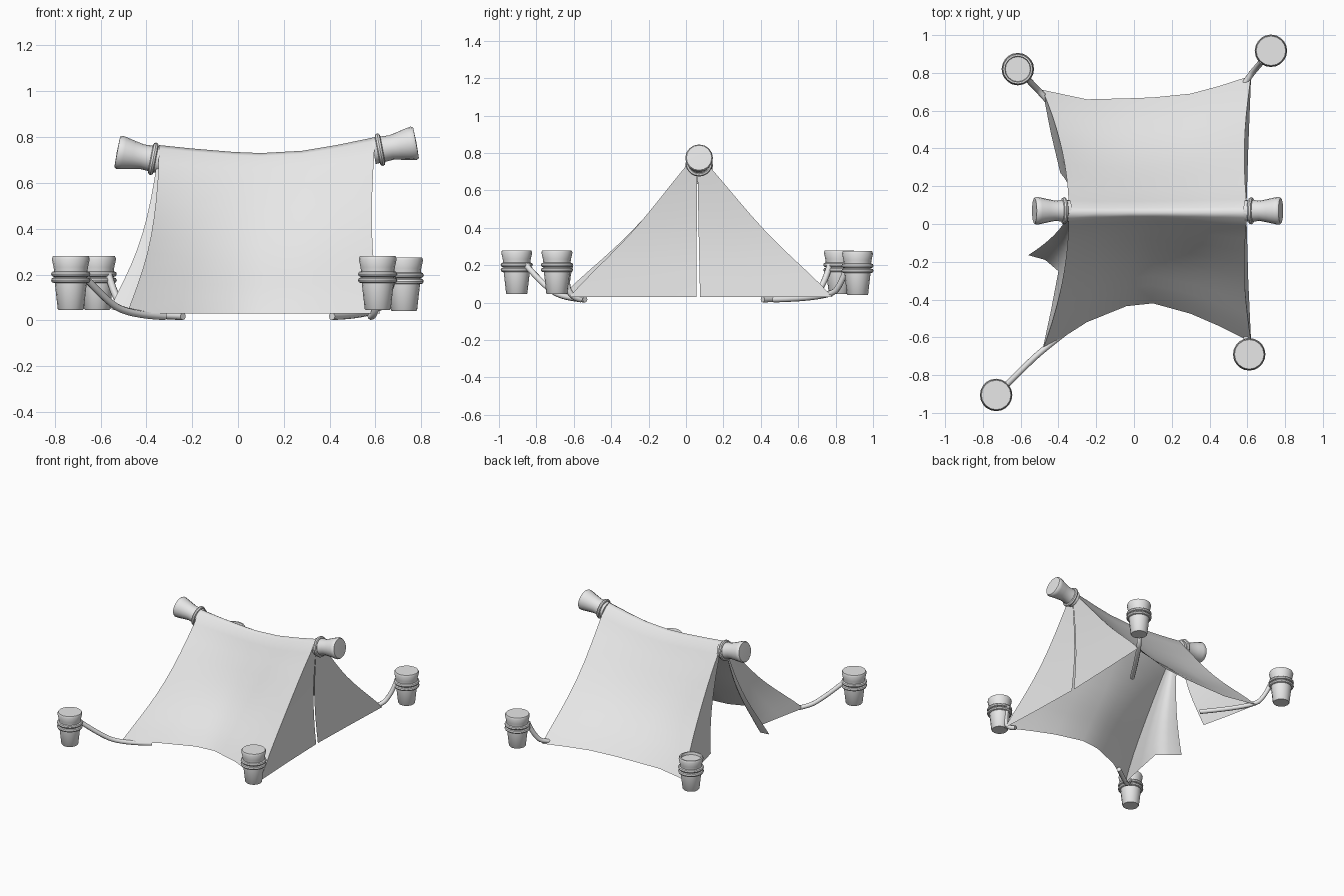
import bpy, bmesh, math
from mathutils import Vector

cube = bpy.data.objects.get("Cube")
if cube:
    bpy.data.objects.remove(cube, do_unlink=True)

grey = bpy.data.materials.new("plain_grey")
grey.use_nodes = True
grey.diffuse_color = (0.8, 0.8, 0.8, 1)
grey.node_tree.nodes["Principled BSDF"].inputs["Base Color"].default_value = (0.8, 0.8, 0.8, 1)

RIDGE_Y = 0.06
HEM_Z = 0.03


def finish(name, bm, angle=40):
    mesh = bpy.data.meshes.new(name)
    bmesh.ops.recalc_face_normals(bm, faces=bm.faces[:])
    bm.to_mesh(mesh)
    bm.free()
    mesh.materials.append(grey)
    obj = bpy.data.objects.new(name, mesh)
    bpy.context.collection.objects.link(obj)
    bpy.ops.object.select_all(action="DESELECT")
    obj.select_set(True)
    bpy.context.view_layer.objects.active = obj
    bpy.ops.object.shade_smooth_by_angle(angle=math.radians(angle))
    return obj


def sheet(name, rows, angle=80):
    """Cloth surface through rows of points."""
    bm = bmesh.new()
    grid = [[bm.verts.new(p) for p in row] for row in rows]
    for a, b in zip(grid, grid[1:]):
        for i in range(len(a) - 1):
            bm.faces.new((a[i], a[i + 1], b[i + 1], b[i]))
    bmesh.ops.remove_doubles(bm, verts=bm.verts[:], dist=0.0005)
    return finish(name, bm, angle)


def lathe(name, profile, origin, axis=(0, 0, 1), sides=16):
    """Turned part: profile holds (radius, distance along the axis)."""
    bm = bmesh.new()
    turn = Vector((0, 0, 1)).rotation_difference(Vector(axis))
    verts = [bm.verts.new(turn @ Vector((r, 0, h)) + Vector(origin)) for r, h in profile]
    edges = [bm.edges.new(pair) for pair in zip(verts, verts[1:])]
    bmesh.ops.spin(bm, geom=verts + edges, cent=origin, axis=axis,
                   angle=math.tau, steps=sides, use_duplicate=False)
    bmesh.ops.remove_doubles(bm, verts=bm.verts[:], dist=0.0005)
    return finish(name, bm)


def ring(name, radius, tube, origin, axis=(0, 0, 1)):
    steps = 8
    profile = [(radius + tube * math.cos(math.tau * i / steps),
                tube * math.sin(math.tau * i / steps)) for i in range(steps + 1)]
    return lathe(name, profile, origin, axis, 20)


# Roof: stations of ridge x, hem x, ridge height, front hem y, back hem y, sag
stations = [
    (-0.345, -0.485, 0.765, -0.67, 0.71, 0.03),
    (-0.20, -0.25, 0.75, -0.52, 0.66, 0.05),
    (-0.02, -0.04, 0.735, -0.435, 0.665, 0.05),
    (0.10, 0.10, 0.73, -0.42, 0.67, 0.05),
    (0.28, 0.30, 0.74, -0.475, 0.69, 0.05),
    (0.43, 0.45, 0.765, -0.54, 0.73, 0.04),
    (0.60, 0.62, 0.80, -0.625, 0.785, 0.03),
]
steps = [0, 0.04] + [i / 10 for i in range(1, 11)]


def roof_point(station, s, side):
    top_x, hem_x, h, front, back, sag = station
    hem_y = front if side < 0 else back
    x = top_x + (hem_x - top_x) * s * s
    if top_x > 0.5:
        x -= 0.02 * math.sin(math.pi * s)
    z = h + (HEM_Z - h) * s - sag * math.sin(math.pi * s) ** 2
    if s == 0.04:
        z += 0.015
    return Vector((x, RIDGE_Y + (hem_y - RIDGE_Y) * s, z))


sheet("tent_roof", [
    [roof_point(st, s, -1) for s in reversed(steps)] + [roof_point(st, s, 1) for s in steps[1:]]
    for st in stations])


# Door flaps: each hangs from a roof end edge and widens towards the hem
def flap(name, station, side, hem):
    corner = roof_point(station, 1, side)
    rows = []
    for s in steps:
        edge = roof_point(station, s, side)
        rows.append([edge] + [edge + (Vector(p) - corner) * s for p in hem])
    sheet(name, rows)


flap("closed_flap_front", stations[-1], -1, [(0.605, -0.3, HEM_Z), (0.595, 0.055, HEM_Z)])
flap("closed_flap_back", stations[-1], 1, [(0.605, 0.4, HEM_Z), (0.595, 0.075, HEM_Z)])
flap("open_flap_back", stations[0], 1, [(-0.44, 0.48, HEM_Z), (-0.39, 0.27, HEM_Z)])
flap("open_flap_front", stations[0], -1,
     [(-0.44, -0.46, HEM_Z), (-0.40, -0.25, HEM_Z), (-0.47, -0.19, HEM_Z), (-0.56, -0.165, 0.05)])

# Ridge pole ends, flared outwards and tied with a ring
pole_profile = [(0, -0.03), (0.058, -0.03), (0.056, 0.02), (0.054, 0.05), (0.062, 0.09),
                (0.071, 0.13), (0.074, 0.15), (0.068, 0.16), (0, 0.162)]
for label, x, z, sign in (("right", -0.37, 0.705, -1), ("left", 0.62, 0.745, 1)):
    axis = Vector((sign, 0, 0.19)).normalized()
    origin = (x, 0.07, z)
    lathe(label + "_pole_end", pole_profile, origin, axis)
    ring(label + "_pole_ring", 0.06, 0.012, origin, axis)

# Ground pegs with twin rings, and ropes running from them under the hem
peg_profile = [(0, 0.045), (0.053, 0.045), (0.057, 0.05), (0.070, 0.165), (0.071, 0.20),
               (0.075, 0.232), (0.083, 0.268), (0.078, 0.28)]
solid_top = [(0, 0.28)]
hollow_top = [(0.069, 0.28), (0.066, 0.262), (0, 0.262)]
# label, peg, roof corner, rope end, height offset, top
pegs = [
    ("front_right", (-0.73, -0.905), (-0.49, -0.67), (-0.32, -0.54), 0, solid_top),
    ("front_left", (0.61, -0.69), (0.60, -0.61), (0.58, -0.56), 0, solid_top),
    ("back_right", (-0.615, 0.82), (-0.48, 0.68), (-0.24, 0.41), 0, hollow_top),
    ("back_left", (0.725, 0.917), (0.60, 0.77), (0.41, 0.47), -0.005, solid_top),
]
for label, peg, corner, end, lift, top in pegs:
    base = Vector((peg[0], peg[1], lift))
    lathe(label + "_peg", peg_profile + top, base)
    for number, z in enumerate((0.175, 0.202)):
        ring(f"{label}_peg_ring_{number + 1}", 0.074, 0.012, base + Vector((0, 0, z)))

    c, k = Vector((*peg, 0)), Vector((*corner, 0))
    away = (k - c).normalized()
    path = [c + away * 0.072 + Vector((0, 0, 0.2)), c.lerp(k, 0.55) + Vector((0, 0, 0.11)),
            k + Vector((0, 0, 0.025)), Vector((*end, 0.017))]
    curve = bpy.data.curves.new(label + "_rope", "CURVE")
    curve.dimensions = "3D"
    curve.bevel_depth = 0.016
    curve.bevel_resolution = 2
    curve.use_fill_caps = True
    spline = curve.splines.new("NURBS")
    spline.points.add(len(path) - 1)
    for point, p in zip(spline.points, path):
        point.co = (*p, 1)
    spline.order_u = 3
    spline.use_endpoint_u = True
    spline.resolution_u = 6
    curve.materials.append(grey)
    bpy.context.collection.objects.link(bpy.data.objects.new(label + "_rope", curve))
